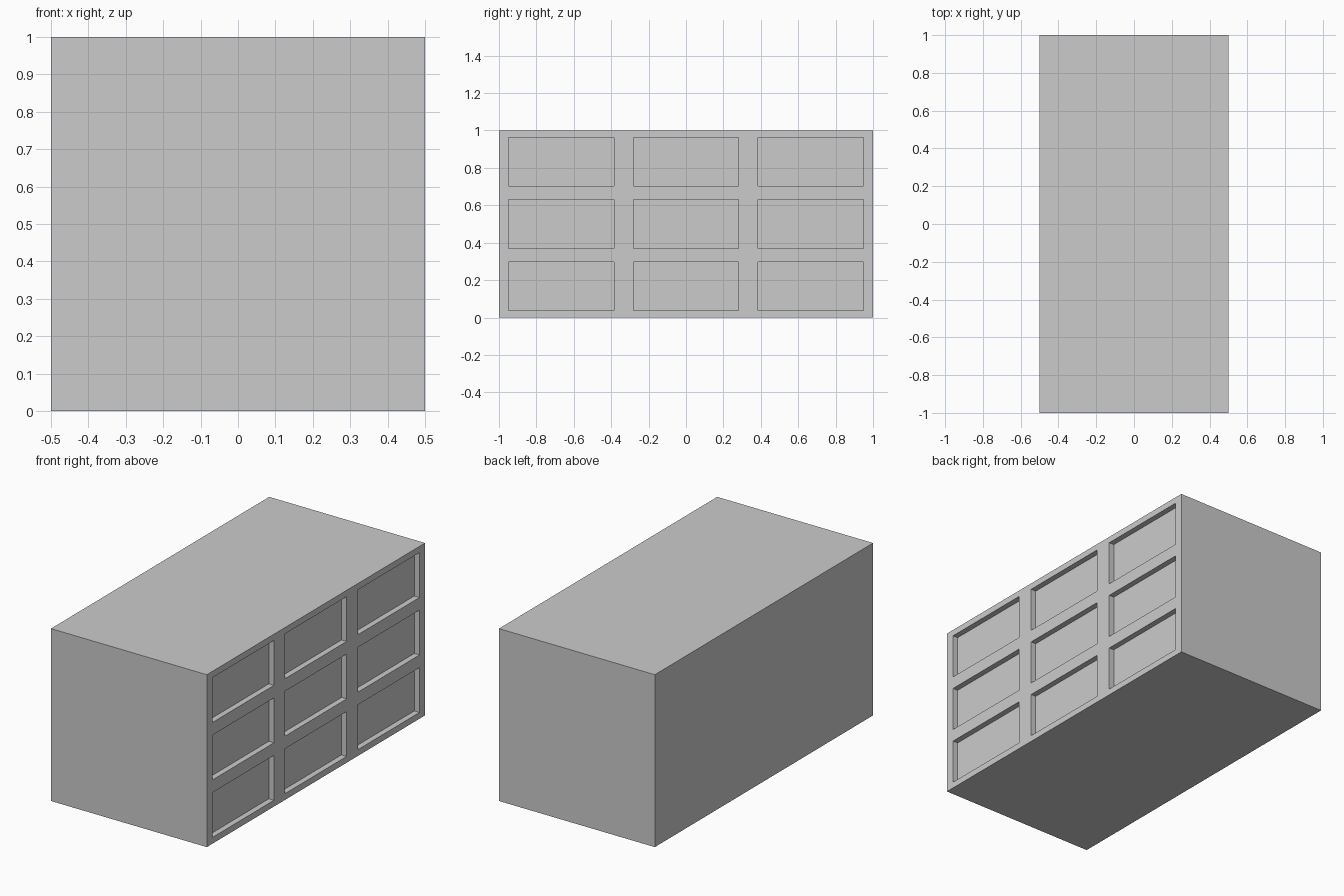
import bpy
import bmesh
from mathutils import Matrix

if "Cube" in bpy.data.objects:
    bpy.data.objects.remove(bpy.data.objects["Cube"])

DEPTH = 0.033  # how far each panel is sunk into the right side


def add_box(bm, size, centre):
    bmesh.ops.create_cube(bm, size=1.0, matrix=Matrix.Translation(centre) @ Matrix.Diagonal((*size, 1.0)))


def make_object(name, boxes):
    bm = bmesh.new()
    for size, centre in boxes:
        add_box(bm, size, centre)
    mesh = bpy.data.meshes.new(name)
    bm.to_mesh(mesh)
    bm.free()
    obj = bpy.data.objects.new(name, mesh)
    bpy.context.collection.objects.link(obj)
    return obj


# Solid cabinet block
cabinet = make_object("cabinet_body", [((1, 2, 1), (0, 0, 0.5))])

# Three by three grid of recessed panels on the right side
cutter = make_object("panel_cutter", [
    ((2 * DEPTH, 0.564, 0.26), (0.5, col * 2 / 3, 0.5 + row / 3))
    for col in (-1, 0, 1) for row in (-1, 0, 1)
])
cutter.hide_render = True
cutter.display_type = 'WIRE'

recess = cabinet.modifiers.new("panel_recesses", 'BOOLEAN')
recess.operation = 'DIFFERENCE'
recess.solver = 'EXACT'
recess.object = cutter
